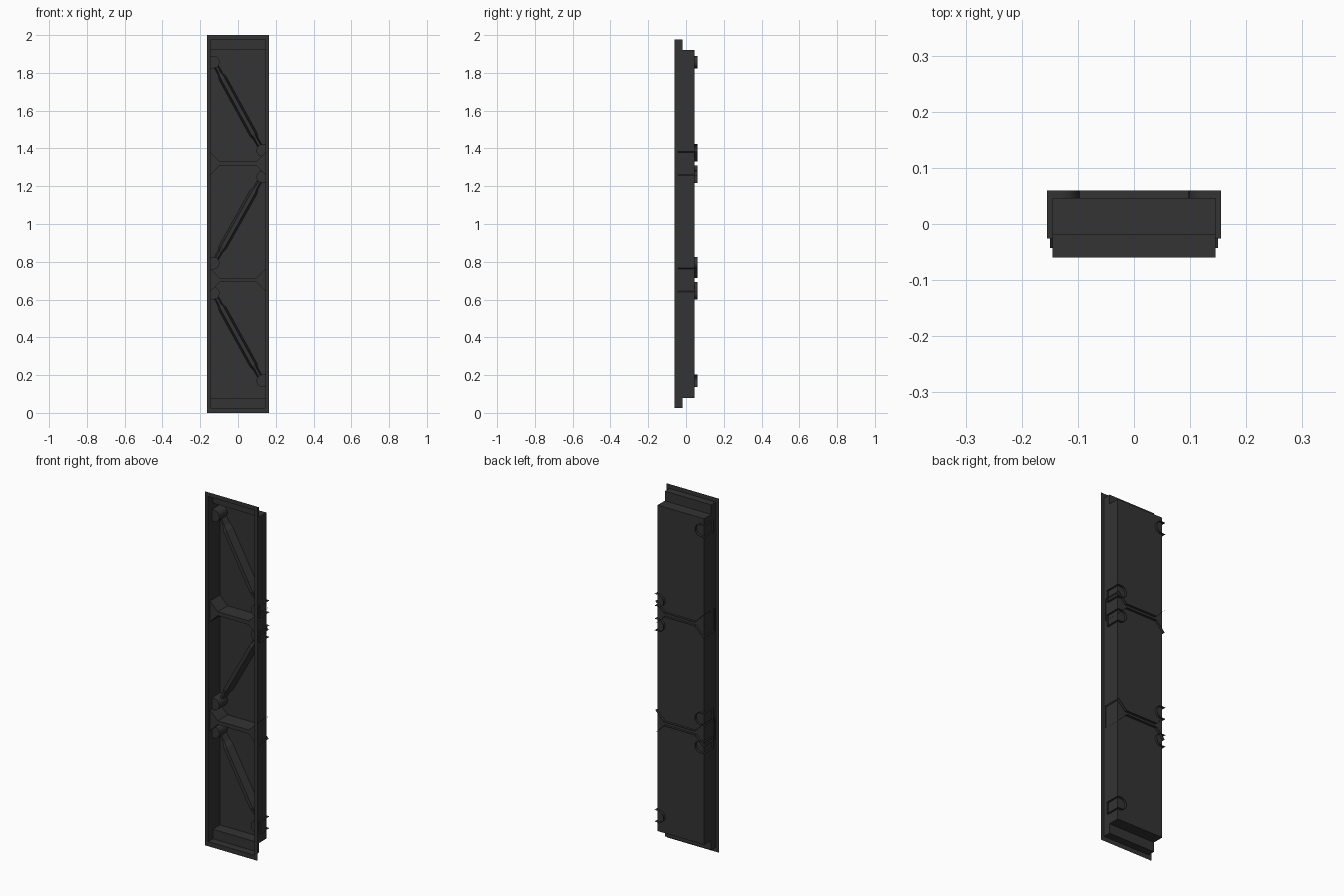
import bpy, bmesh, math
from mathutils import Vector

if "Cube" in bpy.data.objects:
    bpy.data.objects.remove(bpy.data.objects["Cube"])

mat = bpy.data.materials.new("dark_grey")
mat.diffuse_color = (0.033, 0.033, 0.033, 1)
mat.use_nodes = True
mat.node_tree.nodes["Principled BSDF"].inputs["Base Color"].default_value = mat.diffuse_color

BACK, REAR = 0.046, 0.06      # tray floor, rear rim of the inserts


def finish(name, bm, smooth=False):
    me = bpy.data.meshes.new(name)
    bm.to_mesh(me)
    bm.free()
    ob = bpy.data.objects.new(name, me)
    bpy.context.collection.objects.link(ob)
    me.materials.append(mat)
    if smooth:
        bpy.ops.object.select_all(action='DESELECT')
        ob.select_set(True)
        bpy.context.view_layer.objects.active = ob
        bpy.ops.object.shade_smooth_by_angle(angle=math.radians(35))
    return ob


def loft(bm, rings, closed=True):
    """Skin successive rings of points; returns the vertex rings."""
    vs = [[bm.verts.new(p) for p in r] for r in rings]
    n = len(vs[0])
    for a, b in zip(vs, vs[1:]):
        for i in range(n if closed else n - 1):
            j = (i + 1) % n
            bm.faces.new((a[i], a[j], b[j], b[i]))
    return vs


def rect(hx, z0, z1, y):
    return [(-hx, y, z0), (hx, y, z0), (hx, y, z1), (-hx, y, z1)]


# Thin flange around the opening
bm = bmesh.new()
loft(bm, [rect(0.165, 0, 2, -0.06), rect(0.145, 0.026, 1.976, -0.06)])
finish("front_flange", bm)

# Sheet tray: opening, stepped ends, floor
bm = bmesh.new()
rings = [rect(0.145, 0.026, 1.976, -0.06), rect(0.145, 0.026, 1.976, -0.018),
         rect(0.145, 0.08, 1.922, -0.018), rect(0.145, 0.08, 1.922, BACK)]
vs = loft(bm, rings)
bm.faces.new(vs[-1])
bmesh.ops.remove_doubles(bm, verts=bm.verts, dist=1e-5)
bmesh.ops.dissolve_degenerate(bm, edges=bm.edges, dist=1e-5)
finish("tray", bm)


def boss(name, side, z):
    """Half-round post against a side wall, open at the wall and rear."""
    r, cx, n = 0.033, 0.131, 10
    prof = [(0.155, r)]
    for i in range(n + 1):
        a = math.pi / 2 + math.pi * i / n
        prof.append((cx + r * math.cos(a), r * math.sin(a)))
    prof.append((0.155, -r))
    if side > 0:
        prof.reverse()
    bm = bmesh.new()
    front, _ = loft(bm, [[(side * x, y, z + h) for x, h in prof]
                         for y in (-0.026, REAR)], closed=False)
    f = bm.faces.new(front)
    if f.normal.y > 0 or (f.normal_update() or f.normal.y > 0):
        f.normal_flip()
    finish(name, bm, True)


def cross_rib(name, z):
    """Horizontal rib that flares at both walls, open at the ends and rear."""
    half = [(-0.15, 0.064), (-0.097, 0.011), (0.097, 0.011), (0.15, 0.064)]
    bm = bmesh.new()
    front = []
    for s in (1, -1):
        pts = half if s > 0 else half[::-1]
        f, _ = loft(bm, [[(x, y, z + s * h) for x, h in pts]
                         for y in (-0.043, REAR)], closed=False)
        front.append(f)
    top, low = front[0], front[1][::-1]
    for i in range(3):
        bm.faces.new((low[i], low[i + 1], top[i + 1], top[i]))
    bmesh.ops.recalc_face_normals(bm, faces=bm.faces)
    finish(name, bm)


def strut(name, a, b):
    """Diagonal bar with sloped sides and necked ends."""
    p, q = Vector((a[0], 0, a[1])), Vector((b[0], 0, b[1]))
    across = (q - p).normalized().cross(Vector((0, 1, 0)))
    rings = []
    for t, wide in ((0, 0), (0.13, 0), (0.18, 1), (0.82, 1), (0.87, 0), (1, 0)):
        base, top = (0.021, 0.010) if wide else (0.013, 0.006)
        front = 0.0 if wide else 0.008
        c = p.lerp(q, t)
        rings.append([c + across * w + Vector((0, y, 0)) for w, y in
                      ((-base, BACK), (-top, front), (top, front), (base, BACK))])
    bm = bmesh.new()
    loft(bm, rings, closed=False)
    bmesh.ops.recalc_face_normals(bm, faces=bm.faces)
    finish(name, bm)


# Diagonal struts with a post at each end
for i, (s, z0, z1) in enumerate([(-1, 1.857, 1.39), (1, 1.25, 0.793),
                                 (-1, 0.634, 0.17)]):
    boss(f"post_upper_{i}", s, z0)
    boss(f"post_lower_{i}", -s, z1)
    strut(f"diagonal_strut_{i}", (s * 0.128, z0), (-s * 0.128, z1))

# Ribs dividing the three bays
for i, z in enumerate((1.32, 0.704)):
    cross_rib(f"cross_rib_{i}", z)
